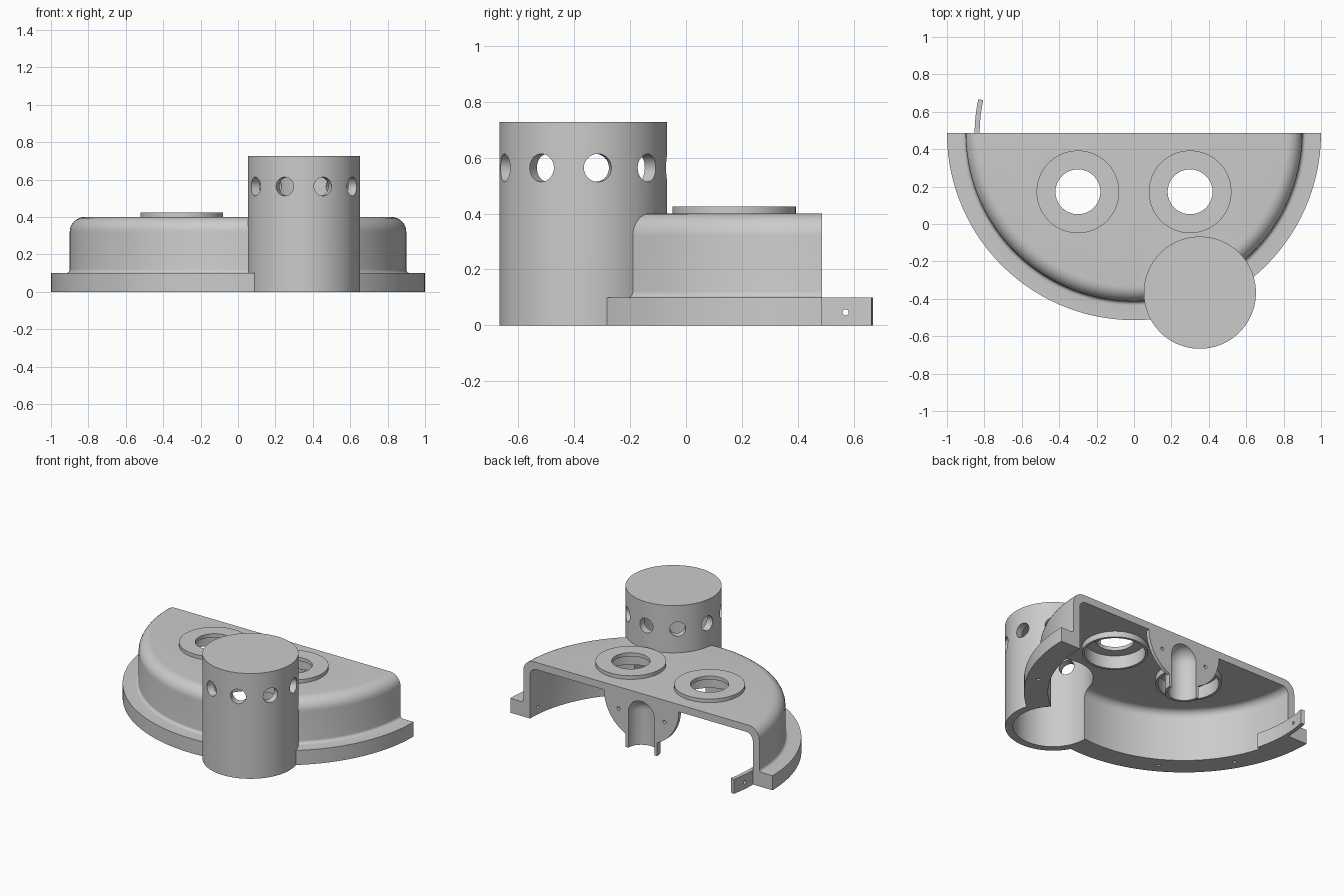
import bpy, bmesh
from math import pi, radians, sin, cos
from mathutils import Matrix, Vector

cube = bpy.data.objects.get("Cube")
if cube:
    bpy.data.objects.remove(cube)

grey = bpy.data.materials.new("plain grey")
grey.use_nodes = True
grey.diffuse_color = (0.6, 0.6, 0.6, 1)
grey.node_tree.nodes["Principled BSDF"].inputs["Base Color"].default_value = (0.6, 0.6, 0.6, 1)

BACK = 0.486           # y of the flat open side, also the centre of the half round
HUB = (0, BACK)
PORT = (0.352, -0.367)  # centre of the vent tower


def make(name, bm):
    bmesh.ops.recalc_face_normals(bm, faces=bm.faces)
    mesh = bpy.data.meshes.new(name)
    bm.to_mesh(mesh)
    bm.free()
    obj = bpy.data.objects.new(name, mesh)
    bpy.context.collection.objects.link(obj)
    mesh.materials.append(grey)
    return obj


def arc(cr, cz, r, a0, a1, n=8):
    """Rounded corner for a lathe profile, angles in degrees."""
    angles = [radians(a0 + (a1 - a0) * i / n) for i in range(n + 1)]
    return [(cr + r * cos(a), cz + r * sin(a)) for a in angles]


def lathe(name, points, centre, start=None, sweep=360, steps=128):
    """Turn a profile of (radius, z) points about a vertical axis and cap open ends."""
    if start is None:
        start = sweep / steps / 2
    bm = bmesh.new()
    closed = sweep == 360
    rings = []
    for i in range(steps if closed else steps + 1):
        a = radians(start + sweep * i / steps)
        rings.append([bm.verts.new((centre[0] + r * cos(a), centre[1] + r * sin(a), z))
                      for r, z in points])
    loop = points[0] == points[-1]
    for a, b in zip(rings, rings[1:] + rings[:1] if closed else rings[1:]):
        for j in range(len(points) - 1):
            bm.faces.new((a[j], b[j], b[j + 1], a[j + 1]))
    if loop:
        bmesh.ops.remove_doubles(bm, verts=bm.verts, dist=1e-5)
    bmesh.ops.holes_fill(bm, edges=[e for e in bm.edges if e.is_boundary], sides=0)
    return make(name, bm)


def rods(name, items, radius, length, segments=32):
    """Cylinders, one for each (position, axis direction)."""
    bm = bmesh.new()
    for pos, axis in items:
        turn = Vector(axis).to_track_quat('Z', 'Y').to_matrix().to_4x4()
        bmesh.ops.create_cone(bm, cap_ends=True, segments=segments, radius1=radius,
                              radius2=radius, depth=length,
                              matrix=Matrix.Translation(pos) @ turn)
    return make(name, bm)


def box(name, centre, size):
    bm = bmesh.new()
    bmesh.ops.create_cube(bm, size=1, matrix=Matrix.Translation(centre) @ Matrix.Diagonal((*size, 1)))
    return make(name, bm)


def combine(obj, tool, operation='DIFFERENCE'):
    """Apply a boolean and remove the tool."""
    mod = obj.modifiers.new("cut", 'BOOLEAN')
    mod.operation, mod.solver, mod.object = operation, 'EXACT', tool
    bpy.context.view_layer.update()
    result = bpy.data.meshes.new_from_object(
        obj.evaluated_get(bpy.context.evaluated_depsgraph_get()))
    obj.modifiers.clear()
    obj.data = result
    bpy.data.objects.remove(tool)


def behind():
    return box("back_cutter", (0, BACK + 1, 0), (4, 2, 4))


# Half-round cover with a rounded top edge and a flange at the foot
outer = ([(1, 0), (1, 0.1)] + arc(0.92, 0.12, 0.02, 270, 180, 5)
         + arc(0.82, 0.32, 0.08, 0, 90))
cover = lathe("cover", outer, HUB)
combine(cover, behind())

# Closed vent tower joined to the front of the cover
combine(cover, lathe("tower", [(0.3, 0), (0.3, 0.726)], PORT, steps=96), 'UNION')

# Hollow insides that open into each other
cavity = [(0.85, -0.2)] + arc(0.8, 0.3, 0.05, 0, 90)
combine(cover, lathe("cover_cavity", cavity, HUB))
combine(cover, lathe("tower_cavity", [(0.25, -0.15), (0.25, 0.677)], PORT, steps=96))

# Ring of nine vent holes round the tower
vents = []
for i in range(9):
    a = radians(90 + 40 * i)
    vents.append(((PORT[0] + 0.275 * cos(a), PORT[1] + 0.275 * sin(a), 0.563),
                  (cos(a), sin(a), 0)))
combine(cover, rods("vent_cutter", vents, 0.05, 0.12))

# Two round openings in the roof
combine(cover, rods("roof_cutter", [((s * 0.3, 0.172, 0.375), (0, 0, 1)) for s in (-1, 1)],
                    0.2, 0.15, 64))

# Blind screw holes under the flange and in the inner wall
screws = []
for deg in (30, 120, 150):
    a = radians(deg)
    screws.append(((0.925 * cos(a), BACK - 0.925 * sin(a), 0), (0, 0, 1)))
screws.append(((0.85, BACK - 0.08, 0.05), (1, 0, 0)))
combine(cover, rods("screw_cutter", screws, 0.011, 0.1, 16))

# Collars with a raised rim on the roof and a sleeve hanging below it
collar = [(0.12, 0.4), (0.19, 0.4), (0.19, 0.31), (0.207, 0.31), (0.207, 0.4),
          (0.221, 0.4), (0.221, 0.425), (0.12, 0.425), (0.12, 0.4)]
for side, s in (("left", 1), ("right", -1)):
    lathe(side + "_collar", collar, (s * 0.3, 0.172), steps=64)

# Round bracket plate with a domed niche, hanging in the open side
bracket = rods("niche_bracket", [((0, BACK - 0.0125, 0.35), (0, 1, 0))], 0.285, 0.025, 96)
pod = [(0.12, 0)] + arc(0, 0.245, 0.12, 0, 86, 12)
combine(bracket, lathe("niche_shell", pod, HUB, steps=64), 'UNION')
hollow = [(0.1, -0.1)] + arc(0, 0.245, 0.1, 0, 86, 12)
combine(bracket, lathe("niche_hollow", hollow, HUB, steps=64))
combine(bracket, behind())
combine(bracket, box("top_cutter", (0, 0, 0.86), (4, 4, 1)))
combine(bracket, rods("bracket_holes", [((s * 0.175, BACK, 0.25), (0, 1, 0)) for s in (-1, 1)],
                      0.012, 0.1, 16))

# Curved joining tab reaching past the open side
strip = [(0.825, 0), (0.852, 0), (0.852, 0.1), (0.825, 0.1), (0.825, 0)]
tab = lathe("joining_tab", strip, HUB, start=167.7, sweep=28.5, steps=16)
combine(tab, rods("tab_hole", [((-0.83, 0.57, 0.047), (1, 0, 0))], 0.011, 0.2, 16))

# Smooth the round faces and keep the edges sharp
bpy.ops.object.select_all(action='DESELECT')
for obj in bpy.context.collection.objects:
    if obj.type == 'MESH' and obj.data.materials and obj.data.materials[0] == grey:
        obj.select_set(True)
        bpy.context.view_layer.objects.active = obj
bpy.ops.object.shade_smooth_by_angle(angle=radians(30))
